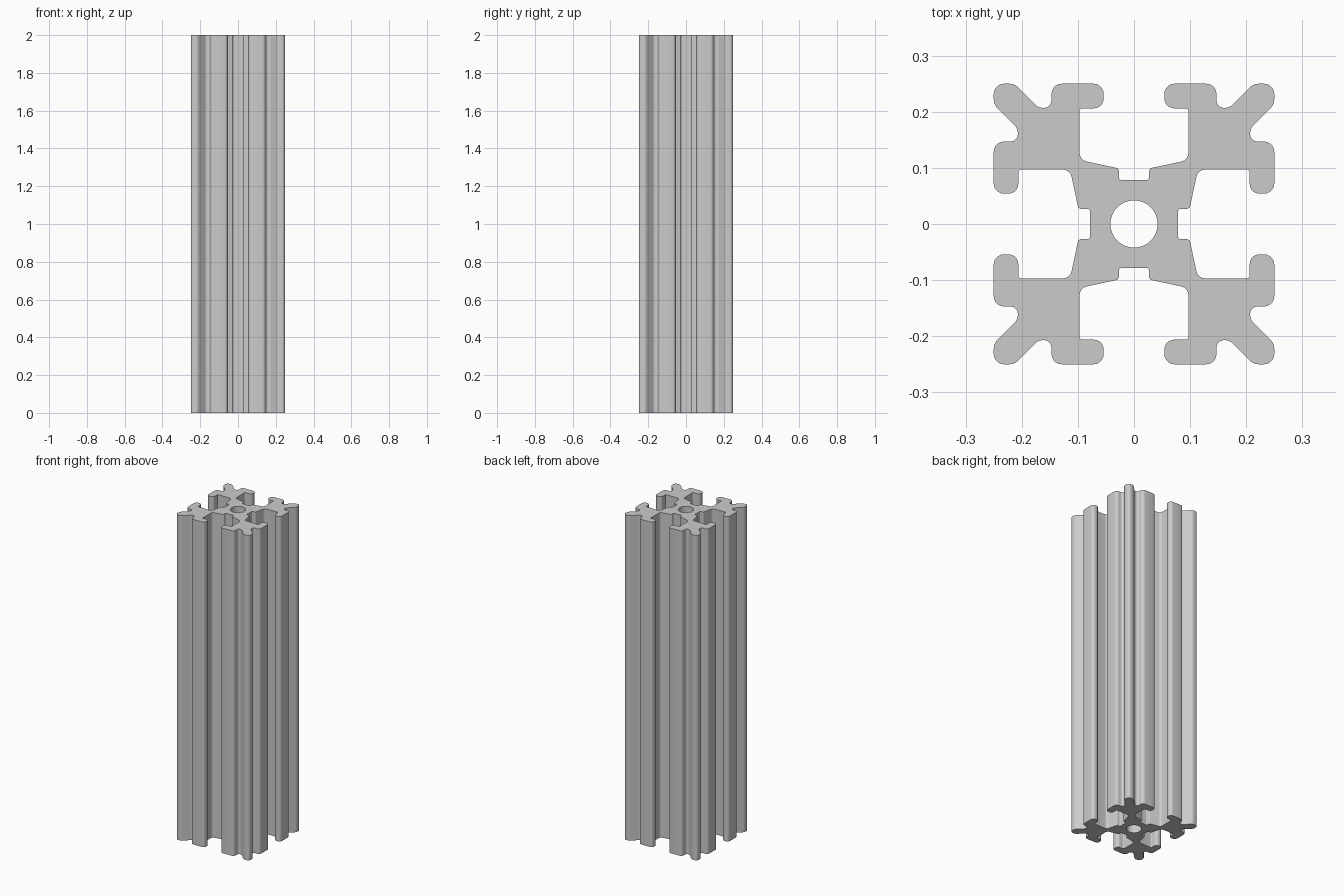
import bpy
import bmesh
import math
from mathutils import Vector, Matrix

cube = bpy.data.objects.get("Cube")
if cube:
    bpy.data.objects.remove(cube, do_unlink=True)

HEIGHT = 2.0
BORE_RADIUS = 0.042

# Half of one slot, from its floor out to the corner: x, y, fillet radius
HALF_SLOT = [
    (0.027, 0.078, 0.006), (0.027, 0.099, 0.006), (0.097, 0.114, 0.016),
    (0.097, 0.206, 0.005), (0.054, 0.206, 0.018), (0.054, 0.25, 0.018),
    (0.147, 0.25, 0.018), (0.147, 0.207, 0.013), (0.17, 0.207, 0.02),
    (0.213, 0.25, 0.022),
]
CORNER = (0.25, 0.25, 0.018)


def fillet(prev, point, nxt, radius, steps=5):
    """Round one profile corner with an arc tangent to both edges."""
    a, b = (prev - point).normalized(), (nxt - point).normalized()
    half = a.angle(b) / 2
    reach = radius / math.tan(half)
    centre = point + (a + b).normalized() * (radius / math.sin(half))
    start, end = point + a * reach - centre, point + b * reach - centre
    sweep = math.pi - 2 * half
    return [centre + (start * math.sin((1 - i / steps) * sweep)
                      + end * math.sin(i / steps * sweep)) / math.sin(sweep)
            for i in range(steps + 1)]


def add_loop(bm, points):
    verts = [bm.verts.new(p) for p in points]
    return [bm.edges.new((v, verts[(i + 1) % len(verts)]))
            for i, v in enumerate(verts)]


# Mirror the half slot across the diagonal, then repeat it for four quadrants
quadrant = HALF_SLOT + [CORNER] + [(y, x, r) for x, y, r in reversed(HALF_SLOT)]
corners = []
for turn in range(4):
    rotation = Matrix.Rotation(-turn * math.pi / 2, 3, "Z")
    corners += [(rotation @ Vector((x, y, 0)), r) for x, y, r in quadrant]

outline = []
for i, (point, radius) in enumerate(corners):
    outline += fillet(corners[i - 1][0], point,
                      corners[(i + 1) % len(corners)][0], radius)
bore = [Vector((BORE_RADIUS * math.cos(a), BORE_RADIUS * math.sin(a), 0))
        for a in (i * math.tau / 48 for i in range(48))]

# Fill the section around the bore and extrude it upright
bm = bmesh.new()
edges = add_loop(bm, outline) + add_loop(bm, bore)
bmesh.ops.triangle_fill(bm, use_beauty=True, use_dissolve=False, edges=edges)
section = bmesh.ops.extrude_face_region(bm, geom=bm.faces[:], use_keep_orig=True)
top = [g for g in section["geom"] if isinstance(g, bmesh.types.BMVert)]
bmesh.ops.translate(bm, verts=top, vec=(0, 0, HEIGHT))
bmesh.ops.recalc_face_normals(bm, faces=bm.faces[:])

mesh = bpy.data.meshes.new("slotted_rail")
bm.to_mesh(mesh)
bm.free()
rail = bpy.data.objects.new("slotted_rail", mesh)
bpy.context.collection.objects.link(rail)

# Plain light grey metal
grey = bpy.data.materials.new("light_grey")
grey.use_nodes = True
grey.diffuse_color = (0.6, 0.6, 0.6, 1)
grey.node_tree.nodes["Principled BSDF"].inputs["Base Color"].default_value = (0.6, 0.6, 0.6, 1)
mesh.materials.append(grey)

bpy.context.view_layer.objects.active = rail
rail.select_set(True)
bpy.ops.object.shade_smooth_by_angle(angle=math.radians(30))
